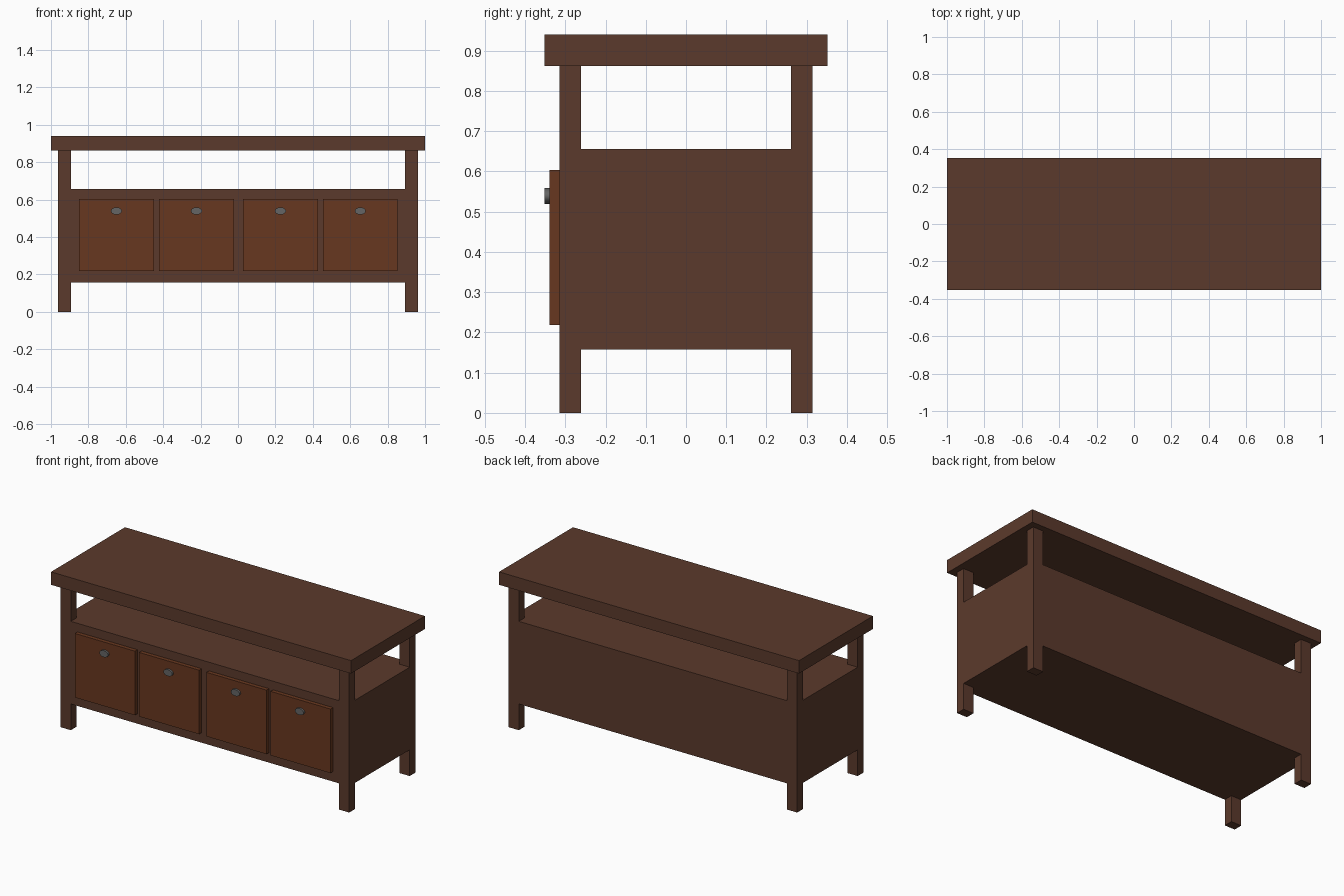
import bpy

if "Cube" in bpy.data.objects:
    bpy.data.objects.remove(bpy.data.objects["Cube"])


def material(name, color):
    m = bpy.data.materials.new(name)
    m.diffuse_color = (*color, 1)
    m.use_nodes = True
    m.node_tree.nodes["Principled BSDF"].inputs["Base Color"].default_value = m.diffuse_color
    return m


dark_wood = material("dark_wood", (0.105, 0.042, 0.025))
panel_wood = material("panel_wood", (0.137, 0.039, 0.014))
metal = material("metal", (0.13, 0.13, 0.13))


def box(name, x, y, z, mat):
    """Box from (min, max) pairs on each axis."""
    bpy.ops.mesh.primitive_cube_add(size=1, location=[sum(r) / 2 for r in (x, y, z)])
    ob = bpy.context.object
    ob.name = name
    ob.scale = [r[1] - r[0] for r in (x, y, z)]
    bpy.ops.object.transform_apply(location=False, rotation=False, scale=True)
    ob.data.materials.append(mat)
    return ob


def side(sign, a, b):
    return tuple(sorted((sign * a, sign * b)))


# Table top and closed cabinet body
box("table_top", (-1, 1), (-0.352, 0.352), (0.862, 0.94), dark_wood)
box("cabinet_body", (-0.962, 0.962), (-0.315, 0.315), (0.158, 0.656), dark_wood)

# Feet under the body and posts above it, flush with its corners
for sx, h in ((-1, "left"), (1, "right")):
    for sy, d in ((-1, "front"), (1, "back")):
        x, y = side(sx, 0.894, 0.962), side(sy, 0.261, 0.315)
        box(f"{d}_{h}_foot", x, y, (0, 0.158), dark_wood)
        box(f"{d}_{h}_post", x, y, (0.656, 0.862), dark_wood)

# Four raised drawer fronts, each with a flat oval knob
for i, cx in enumerate((-0.65, -0.222, 0.227, 0.654), 1):
    box(f"drawer_front_{i}", (cx - 0.2, cx + 0.2), (-0.339, -0.315), (0.218, 0.604), panel_wood)
    bpy.ops.mesh.primitive_cylinder_add(vertices=32, radius=1, depth=1,
                                        location=(cx, -0.345, 0.539),
                                        rotation=(1.5707963, 0, 0))
    knob = bpy.context.object
    knob.name = f"drawer_knob_{i}"
    knob.scale = (0.029, 0.0195, 0.013)
    bpy.ops.object.transform_apply(location=False, rotation=True, scale=True)
    knob.data.materials.append(metal)
    bpy.ops.object.shade_smooth_by_angle()
